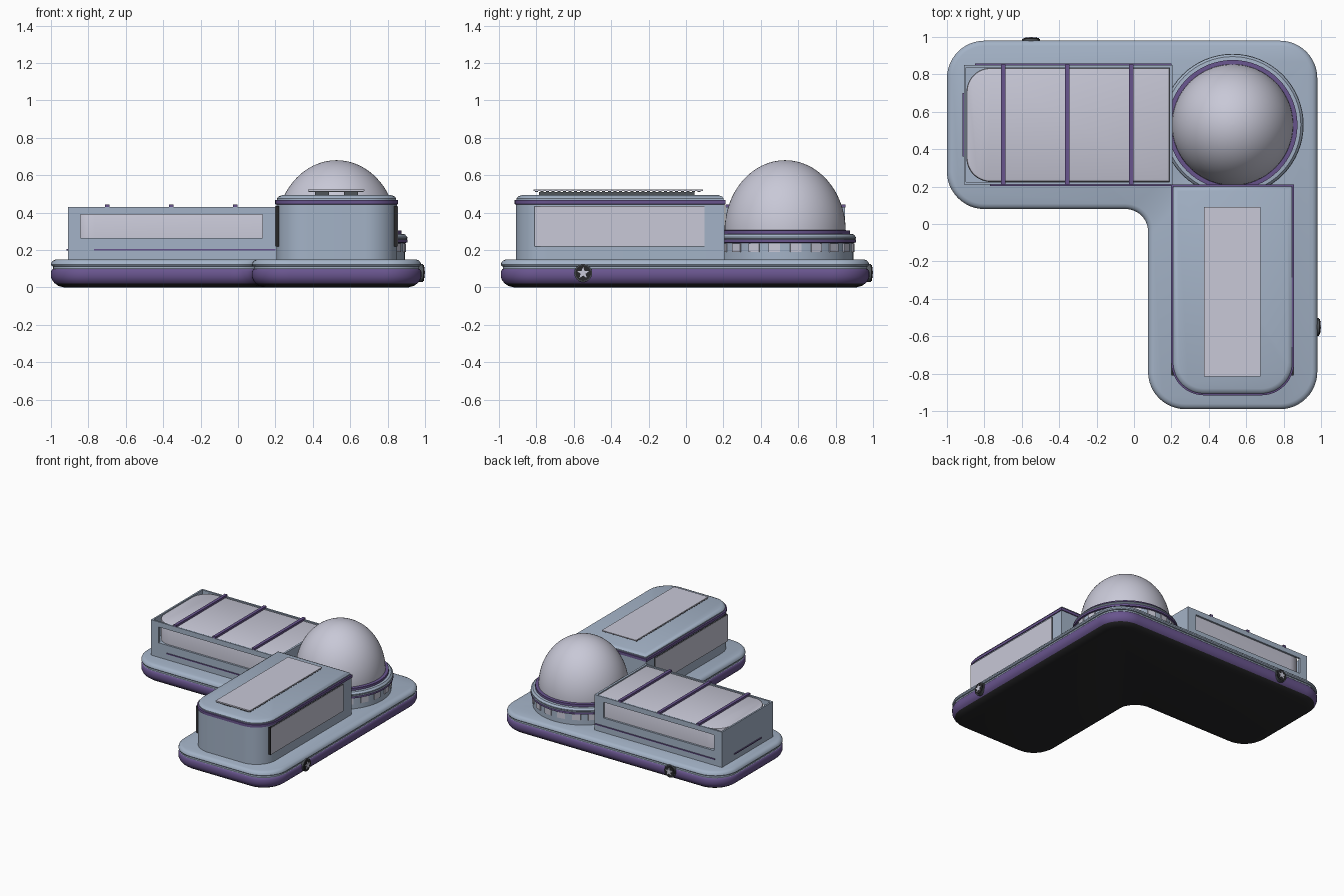
import bpy, bmesh, math
from mathutils import Vector

if "Cube" in bpy.data.objects:
    bpy.data.objects.remove(bpy.data.objects["Cube"])


def mat(name, rgb):
    m = bpy.data.materials.new(name)
    m.diffuse_color = (*rgb, 1)
    m.use_nodes = True
    m.node_tree.nodes["Principled BSDF"].inputs["Base Color"].default_value = m.diffuse_color
    return m


BLUE = mat("hull_blue", (0.37, 0.45, 0.57))
PURPLE = mat("trim_purple", (0.14, 0.09, 0.27))
GLASS = mat("pale_glass", (0.58, 0.58, 0.68))
DARK = mat("underside_dark", (0.02, 0.02, 0.022))
GREY = mat("fitting_grey", (0.08, 0.09, 0.10))


def finish(name, bm, mats, angle=35):
    bmesh.ops.recalc_face_normals(bm, faces=bm.faces)
    me = bpy.data.meshes.new(name)
    bm.to_mesh(me)
    bm.free()
    for m in mats:
        me.materials.append(m)
    ob = bpy.data.objects.new(name, me)
    bpy.context.collection.objects.link(ob)
    bpy.ops.object.select_all(action='DESELECT')
    ob.select_set(True)
    bpy.context.view_layer.objects.active = ob
    bpy.ops.object.shade_smooth_by_angle(angle=math.radians(angle))
    return ob


def outline(corners, d, seg=12):
    """Counter-clockwise axis-aligned outline (x, y, radius) inset by d."""
    pts, n = [], len(corners)
    for i, (x, y, r) in enumerate(corners):
        p = Vector((x, y))
        a = (p - Vector(corners[i - 1][:2])).normalized()
        b = (Vector(corners[(i + 1) % n][:2]) - p).normalized()
        n1, n2 = Vector((a.y, -a.x)), Vector((b.y, -b.x))
        s = 1 if a.x * b.y - a.y * b.x > 0 else -1
        c = p - s * r * (n1 + n2)
        if r == 0:
            pts.append(p - d * (n1 + n2))
            continue
        for k in range(seg + 1):
            t = k / seg * math.pi / 2
            pts.append(c + (s * r - d) * (n1 * math.cos(t) + n2 * math.sin(t)))
    return pts


def circle(cx, cy, r, seg=64):
    return [Vector((cx + r * math.cos(2 * math.pi * k / seg),
                    cy + r * math.sin(2 * math.pi * k / seg))) for k in range(seg)]


def loft(name, ring, layers, mats):
    """layers: (offset, z, material index of the band below)."""
    bm = bmesh.new()
    rows = [[bm.verts.new((p.x, p.y, z)) for p in ring(d)] for d, z, _ in layers]
    for lo, hi, layer in zip(rows, rows[1:], layers[1:]):
        for k in range(len(lo)):
            j = (k + 1) % len(lo)
            bm.faces.new((lo[k], lo[j], hi[j], hi[k])).material_index = layer[2]
    bm.faces.new(rows[0]).material_index = layers[0][2]
    bm.faces.new(rows[-1]).material_index = layers[-1][2]
    return finish(name, bm, mats)


def box(name, x, y, z, m, rot=None):
    bm = bmesh.new()
    bmesh.ops.create_cube(bm, size=1)
    for v in bm.verts:
        v.co = [(a + b) / 2 + c * (b - a) for (a, b), c in zip((x, y, z), v.co)]
    return finish(name, bm, [m])


# L-shaped base: dark underside, purple bumper, blue deck
L = [(-1, 0.08, 0.2), (0.075, 0.08, 0.12), (0.075, -0.99, 0.2),
     (0.98, -0.99, 0.2), (0.98, 0.98, 0.2), (-1, 0.98, 0.2)]
loft("base", lambda d: outline(L, d),
     [(0.07, 0, 0), (0.04, 0.008, 0), (0.02, 0.022, 0), (0.008, 0.036, 1), (0, 0.055, 1),
      (0, 0.085, 1), (0.008, 0.098, 1), (0.012, 0.1, 2), (0.012, 0.112, 2), (0.004, 0.114, 2),
      (0, 0.122, 2), (0.004, 0.135, 2), (0.013, 0.144, 2), (0.028, 0.15, 2)],
     [DARK, PURPLE, BLUE])

# Long wing: blue frame around a pale glass block
box("long_wing_plinth", (-0.91, 0.207), (0.21, 0.85), (0.14, 0.265), BLUE)
for side, (y0, y1) in (("front", (0.21, 0.224)), ("back", (0.836, 0.85))):
    box("long_wing_rim_" + side, (-0.91, 0.207), (y0, y1), (0.39, 0.43), BLUE)
    box("long_wing_post_outer_" + side, (-0.91, -0.842), (y0, y1), (0.265, 0.39), BLUE)
    box("long_wing_post_inner_" + side, (0.13, 0.207), (y0, y1), (0.265, 0.39), BLUE)
box("long_wing_end_wall", (-0.91, -0.897), (0.224, 0.836), (0.265, 0.43), BLUE)
box("long_wing_inner_wall", (0.19, 0.207), (0.224, 0.836), (0.265, 0.43), BLUE)
G = [(-0.896, 0.225, 0.13), (0.19, 0.225, 0), (0.19, 0.835, 0), (-0.896, 0.835, 0.13)]
loft("long_wing_glass", lambda d: outline(G, d),
     [(0, 0.26, 0), (0, 0.415, 0), (0.004, 0.424, 0), (0.014, 0.428, 0)], [GLASS])
for i, x in enumerate((-0.7, -0.358, -0.015)):
    box(f"roof_rib_{i}", (x - 0.012, x + 0.012), (0.212, 0.852), (0.427, 0.444), PURPLE)
# Thin purple wall stripes
box("wall_stripe_front", (-0.77, 0.2), (0.204, 0.211), (0.196, 0.204), PURPLE)
box("wall_stripe_back", (-0.85, 0.2), (0.849, 0.857), (0.196, 0.204), PURPLE)
box("wall_stripe_end", (-0.917, -0.909), (0.36, 0.7), (0.196, 0.204), PURPLE)

# Front wing: rounded front, purple band and stepped roof
W = [(0.205, -0.91, 0.17), (0.85, -0.91, 0.17), (0.85, 0.205, 0), (0.205, 0.205, 0)]
loft("front_wing", lambda d: outline(W, d),
     [(0, 0.14, 0), (0, 0.444, 0), (-0.006, 0.445, 1), (-0.006, 0.466, 1), (0.004, 0.468, 1),
      (0.004, 0.476, 0), (0.012, 0.486, 0), (0.03, 0.493, 0)], [BLUE, PURPLE])
for side, s in (("left", -1), ("right", 1)):
    def span(a, b):
        return tuple(sorted((0.5275 + s * a, 0.5275 + s * b)))
    box("side_window_frame_" + side, span(0.29, 0.326), (-0.81, 0.1), (0.22, 0.435), DARK)
    box("side_window_" + side, span(0.325, 0.329), (-0.808, 0.098), (0.222, 0.433), GLASS)
    box("roof_rail_" + side, span(0.04, 0.115), (-0.785, 0.045), (0.49, 0.51), GREY)
# Raised roof panel on small cross slats
for i in range(30):
    y = -0.8 + i * 0.03
    box(f"roof_slat_{i}", (0.378, 0.672), (y - 0.008, y + 0.008), (0.509, 0.517), GREY)
box("roof_panel", (0.375, 0.675), (-0.815, 0.09), (0.516, 0.524), GLASS)

# Dome with banded drum
CX, CY = 0.527, 0.53
loft("dome_drum", lambda r: circle(CX, CY, r),
     [(0.365, 0.14, 0), (0.365, 0.238, 0), (0.38, 0.24, 1), (0.38, 0.256, 1), (0.374, 0.258, 0),
      (0.378, 0.262, 0), (0.378, 0.27, 0), (0.365, 0.284, 0), (0.347, 0.286, 0),
      (0.347, 0.304, 1), (0.32, 0.306, 1)], [BLUE, PURPLE])
loft("dome", lambda r: circle(CX, CY, r),
     [(0.324 * math.cos(t), 0.3 + 0.38 * math.sin(t), 0)
      for t in [k / 24 * 1.565 for k in range(25)]], [GLASS])
for i in range(20):
    a = (i + 0.5) * math.tau / 20
    ob = box(f"drum_window_{i}", (0.355, 0.371), (-0.031, 0.031), (0.19, 0.235), GLASS)
    ob.location = (CX, CY, 0)
    ob.rotation_euler.z = a


# Round badges with a star plate, facing right and back
def prism(name, radii, depth, m, place):
    bm = bmesh.new()
    n = len(radii)
    vs = [bm.verts.new((0, r * math.sin(math.tau * k / n), r * math.cos(math.tau * k / n)))
          for k, r in enumerate(radii)]
    f = bm.faces.new(vs)
    ext = bmesh.ops.extrude_face_region(bm, geom=[f])
    for v in ext["geom"]:
        if isinstance(v, bmesh.types.BMVert):
            v.co.x += depth
    ob = finish(name, bm, [m])
    ob.location, ob.rotation_euler.z = place


for side, rot, loc in (("right", 0, (1, -0.55)), ("back", math.pi / 2, (-0.55, 1))):
    def at(back):
        return ((loc[0] - back * math.cos(rot), loc[1] - back * math.sin(rot), 0.077), rot)
    prism("badge_disc_" + side, [0.048] * 32, 0.045, GREY, at(0.055))
    prism("badge_rim_" + side, [0.042] * 32, 0.005, DARK, at(0.011))
    prism("badge_star_" + side, [0.033, 0.014] * 5, 0.006, GLASS, at(0.007))
